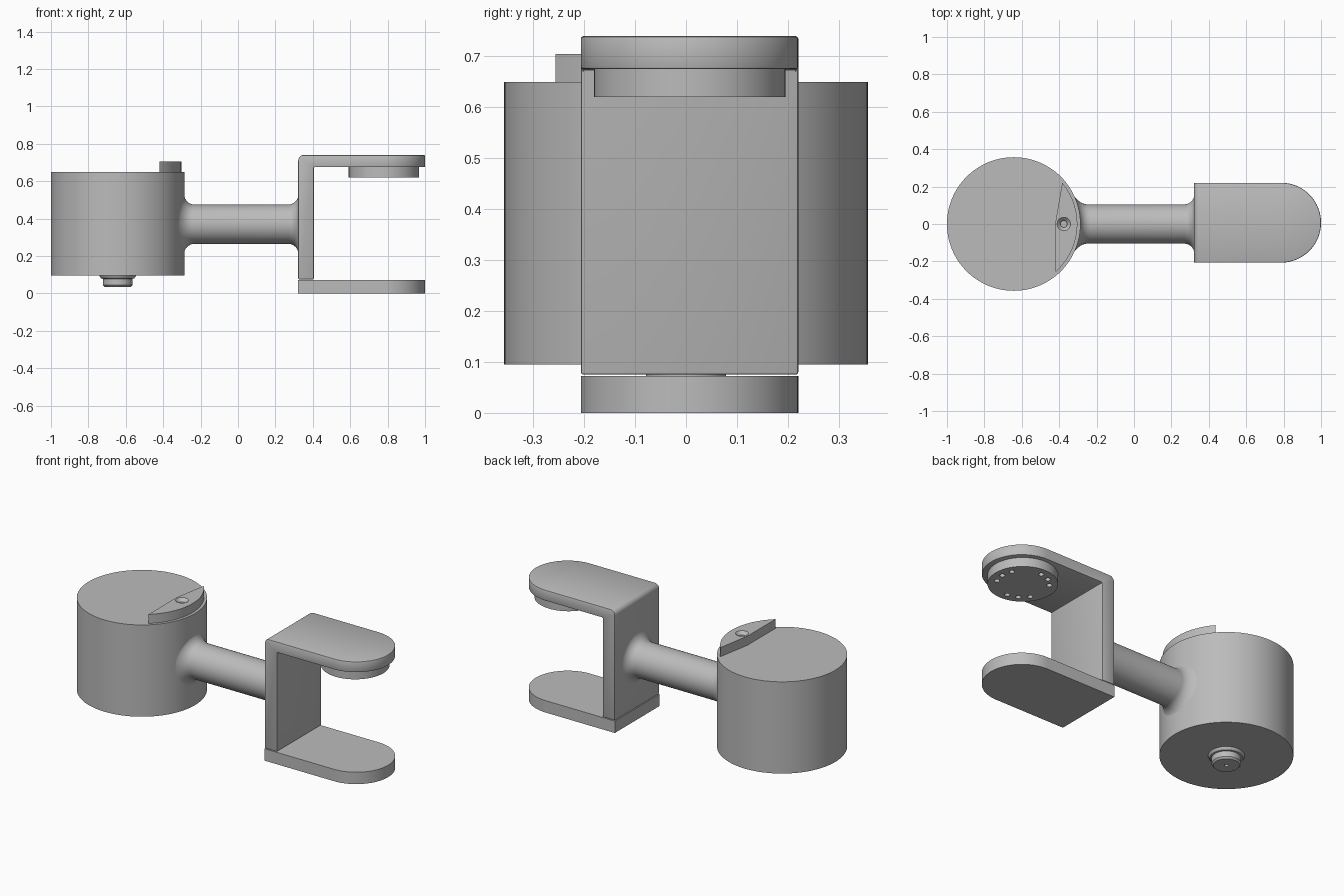
import bpy, bmesh
from math import sin, cos, pi, sqrt, radians
from mathutils import Matrix

cube = bpy.data.objects.get("Cube")
if cube:
    bpy.data.objects.remove(cube)

grey = bpy.data.materials.new("plain grey")
grey.use_nodes = True
GREY = (0.5, 0.5, 0.5, 1)
grey.diffuse_color = GREY
grey.node_tree.nodes["Principled BSDF"].inputs["Base Color"].default_value = GREY


def make(name, bm):
    bmesh.ops.recalc_face_normals(bm, faces=bm.faces)
    mesh = bpy.data.meshes.new(name)
    bm.to_mesh(mesh)
    bm.free()
    mesh.materials.append(grey)
    ob = bpy.data.objects.new(name, mesh)
    bpy.context.collection.objects.link(ob)
    return ob


def apply_modifiers(ob):
    bpy.context.view_layer.update()
    evaluated = ob.evaluated_get(bpy.context.evaluated_depsgraph_get())
    mesh = bpy.data.meshes.new_from_object(evaluated)
    ob.modifiers.clear()
    ob.data = mesh


def boolean(ob, cutter, operation="DIFFERENCE"):
    mod = ob.modifiers.new("cut", "BOOLEAN")
    mod.operation, mod.object, mod.solver = operation, cutter, "EXACT"
    apply_modifiers(ob)
    bpy.data.objects.remove(cutter)


def soften(ob, width):
    mod = ob.modifiers.new("soft edges", "BEVEL")
    mod.width, mod.segments, mod.limit_method = width, 2, "ANGLE"
    mod.angle_limit = radians(40)
    apply_modifiers(ob)


def loft(rings):
    """Closed solid through a row of equally long point rings."""
    bm = bmesh.new()
    rows = [[bm.verts.new(p) for p in ring] for ring in rings]
    n = len(rows[0])
    for a, b in zip(rows, rows[1:]):
        for i in range(n):
            j = (i + 1) % n
            bm.faces.new((a[i], a[j], b[j], b[i]))
    bm.faces.new(rows[0][::-1])
    bm.faces.new(rows[-1])
    return bm


def prism(outline, z0, z1):
    return loft([[(x, y, z) for x, y in outline] for z in (z0, z1)])


def arc(cx, cy, r, a0, a1, n):
    return [(cx + r * cos(a0 + (a1 - a0) * i / n), cy + r * sin(a0 + (a1 - a0) * i / n))
            for i in range(n + 1)]


def turned(cx, cy, profile, n=64):
    """Solid of revolution from (radius, z) pairs."""
    return loft([[(x, y, z) for x, y in arc(cx, cy, r, 0, 2 * pi, n)[:-1]] for r, z in profile])


# Drum
DX, DR = -0.643, 0.357
make("drum", turned(DX, 0, [(DR, 0.095), (DR, 0.65)], 128))

# Stepped boss under the drum, with a centre hole
boss = make("drum_boss", turned(DX, 0, [
    (0.098, 0.096), (0.096, 0.09), (0.088, 0.08), (0.079, 0.078),
    (0.079, 0.045), (0.07, 0.035)]))
boolean(boss, make("boss_hole", turned(DX, 0, [(0.011, 0.02), (0.011, 0.07)], 24)))

# Tab on top of the drum, with a countersunk hole
a0, a1 = -radians(49), radians(40.3)
tab = make("drum_tab", prism(arc(DX, 0, 0.34, a0, a1, 32) + [(-0.42, 0.01)], 0.649, 0.705))
boolean(tab, make("tab_hole", turned(-0.375, 0, [
    (0.018, 0.66), (0.018, 0.687), (0.037, 0.706), (0.037, 0.72)], 32)))

# Round arm with filleted ends; the drum end follows the drum's curve
AR, AZ, FIL, STEPS, SIDES = 0.105, 0.37, 0.055, 10, 64
PLATE_X = 0.322


def arm_ring(t, on_drum):
    ring = []
    rad = AR + FIL * (1 - sin(t))
    for i in range(SIDES):
        a = 2 * pi * i / SIDES
        y, z = rad * cos(a), AZ + rad * sin(a)
        lift = FIL * (1 - cos(t))
        x = DX + sqrt(DR * DR - y * y) - 0.002 + lift if on_drum else PLATE_X + 0.001 - lift
        ring.append((x, y, z))
    return ring


angles = [pi / 2 * i / STEPS for i in range(STEPS + 1)]
make("arm", loft([arm_ring(t, True) for t in angles]
                 + [arm_ring(t, False) for t in reversed(angles)]))

# Fork: an L-shaped upper part and a separate lower plate, both round-ended
FY, FR, FX = 0.007, 0.2135, 0.7865


def round_ended(z0, z1, x0=PLATE_X):
    outline = [(x0, FY - FR)] + arc(FX, FY, FR, -pi / 2, pi / 2, 48) + [(x0, FY + FR)]
    return prism(outline, z0, z1)


corner = arc(PLATE_X + 0.03, 0.71, 0.03, pi, pi / 2, 8)
section = [(PLATE_X, 0.075)] + corner + [(1.1, 0.74), (1.1, 0.675), (0.405, 0.675), (0.405, 0.075)]
upper = make("upper_fork", loft([[(x, y, z) for x, z in section] for y in (-0.4, 0.4)]))
boolean(upper, make("fork_outline", round_ended(-0.1, 1, 0.2)), "INTERSECT")
soften(upper, 0.005)
make("lower_fork", round_ended(0, 0.072))

# Mounting disc under the upper fork, with three groups of three holes
HX = 0.78
disc = make("mounting_disc", turned(HX, FY, [(0.188, 0.62), (0.188, 0.676)], 96))
holes = bmesh.new()
for group in range(3):
    for step in (-1, 0, 1):
        a = radians(120 * group + 26 * step)
        place = Matrix.Translation((HX + 0.142 * cos(a), FY + 0.142 * sin(a), 0.625))
        bmesh.ops.create_cone(holes, cap_ends=True, segments=20, radius1=0.015,
                              radius2=0.015, depth=0.08, matrix=place)
boolean(disc, make("disc_holes", holes))

# Smooth shading with sharp edges kept
bpy.ops.object.select_all(action="DESELECT")
for ob in bpy.context.scene.objects:
    if ob.type == "MESH":
        ob.select_set(True)
        bpy.context.view_layer.objects.active = ob
bpy.ops.object.shade_smooth_by_angle(angle=radians(30))
